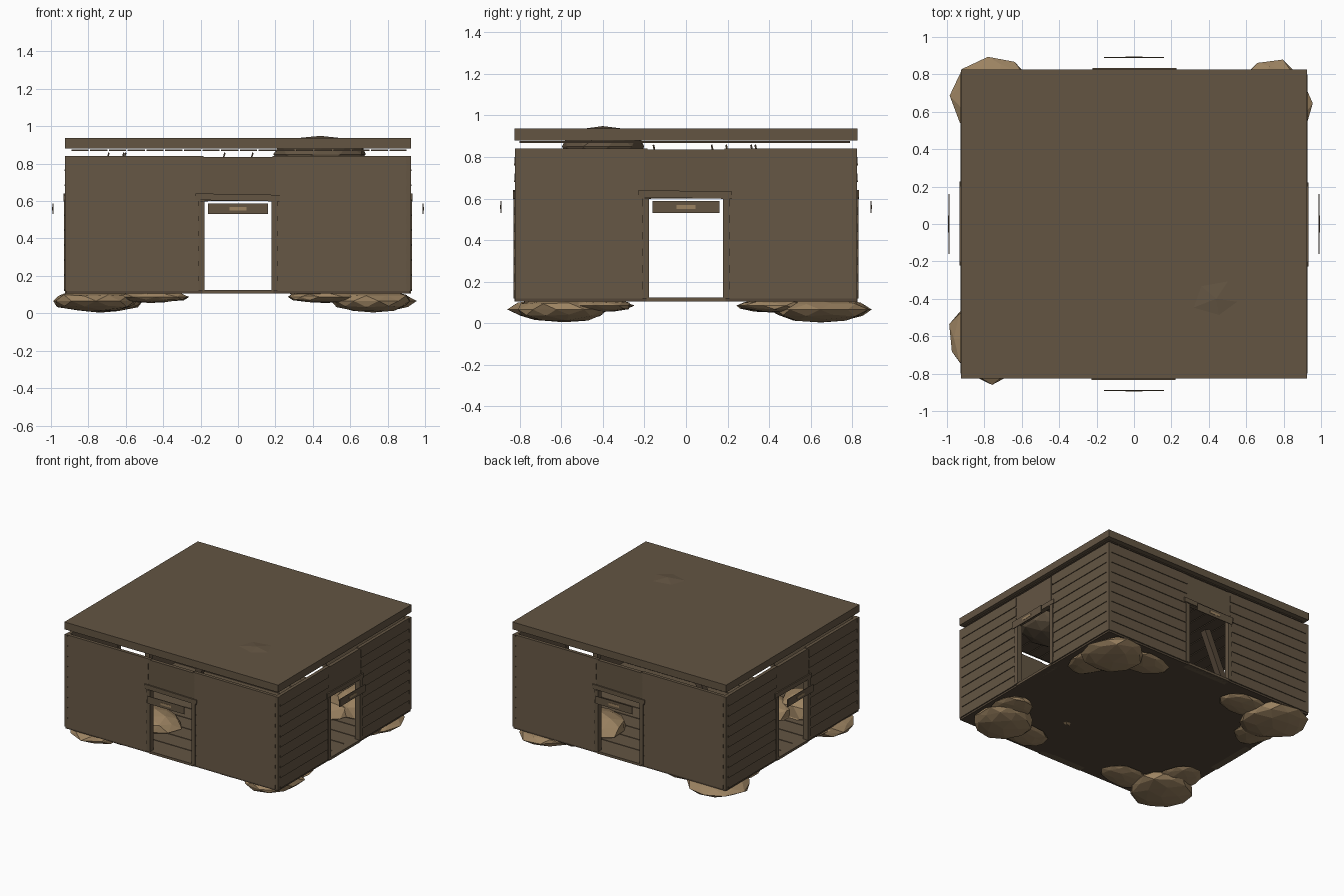
import bpy, bmesh, math, random
from mathutils import Matrix, Vector

if "Cube" in bpy.data.objects:
    bpy.data.objects.remove(bpy.data.objects["Cube"])

random.seed(4)


def mat(name, c):
    m = bpy.data.materials.new(name)
    m.diffuse_color = (*c, 1)
    m.use_nodes = True
    m.node_tree.nodes["Principled BSDF"].inputs["Base Color"].default_value = m.diffuse_color
    return m


WOOD = mat("weathered wood", (0.125, 0.090, 0.055))
DARK = mat("dark wood", (0.085, 0.060, 0.038))
ROCK = mat("tan rock", (0.33, 0.225, 0.12))


def finish(name, bm, m, M=Matrix()):
    bmesh.ops.recalc_face_normals(bm, faces=bm.faces)
    bm.transform(M)
    me = bpy.data.meshes.new(name)
    bm.to_mesh(me)
    bm.free()
    me.materials.append(m)
    ob = bpy.data.objects.new(name, me)
    bpy.context.collection.objects.link(ob)
    return ob


def add_box(bm, lo, hi, tilt=None):
    """Box from corner to corner, optionally rotated about its centre."""
    lo, hi = Vector(lo), Vector(hi)
    c, s = (lo + hi) / 2, hi - lo
    M = Matrix.Translation(c) @ (tilt or Matrix()) @ Matrix.Diagonal((*s, 1))
    bmesh.ops.create_cube(bm, size=1, matrix=M)


def box(name, lo, hi, m, M=Matrix(), tilt=None):
    bm = bmesh.new()
    add_box(bm, lo, hi, tilt)
    return finish(name, bm, m, M)


def rock(name, c, r, m=ROCK, sub=2, jitter=0.08):
    """Faceted, flattened boulder."""
    bm = bmesh.new()
    bmesh.ops.create_icosphere(bm, subdivisions=sub, radius=1)
    for v in bm.verts:
        v.co *= 1 + random.uniform(-jitter, jitter)
    M = Matrix.Translation(c) @ Matrix.Diagonal((*r, 1)) @ Matrix.Rotation(random.uniform(0, 6), 4, 'Z')
    return finish(name, bm, m, M)


def wedge(bm, u0, u1, d, z0, z1, lip):
    """Clapboard: flush at the top, proud at the bottom."""
    prof = [(-d, z0), (-d - lip, z0), (-d - 0.001, z1), (-d, z1)]
    ends = [[bm.verts.new((u, y, z)) for y, z in prof] for u in (u0, u1)]
    bm.faces.new(ends[0])
    bm.faces.new(ends[1][::-1])
    for i in range(4):
        j = (i + 1) % 4
        bm.faces.new((ends[0][i], ends[0][j], ends[1][j], ends[1][i]))


Z0, Z1, DOOR = 0.12, 0.84, 0.60
T = 0.025  # wall thickness

# Four walls, each built as a front wall and turned into place
for k, side in enumerate(("front", "right", "back", "left")):
    M = Matrix.Rotation(k * math.pi / 2, 4, 'Z')
    L, D = (0.92, 0.82) if k % 2 == 0 else (0.82, 0.92)
    Li = L - T if k % 2 else L
    # wall core in two halves, and the panel above the doorway
    bm = bmesh.new()
    for s in (-1, 1):
        a, b = sorted((s * 0.185, s * Li))
        add_box(bm, (a, -D, Z0), (b, -D + T, Z1))
    add_box(bm, (-0.185, -D - 0.003, DOOR), (0.185, -D + T, Z1 - 0.005))
    finish(side + "_wall", bm, WOOD, M)
    # clapboards
    bm = bmesh.new()
    for i in range(9):
        z = Z0 + i * 0.08
        for s in (-1, 1):
            a, b = sorted((s * 0.2, s * (L - 0.02)))
            wedge(bm, a, b, D, z, z + 0.08, 0.007)
    finish(side + "_clapboards", bm, WOOD, M)
    # door frame
    bm = bmesh.new()
    for s in (-1, 1):
        a, b = sorted((s * 0.178, s * 0.21))
        add_box(bm, (a, -D - 0.011, Z0), (b, -D + T + 0.006, DOOR))
    add_box(bm, (-0.228, -D - 0.013, 0.602), (0.222, -D, 0.637),
            Matrix.Rotation(math.radians(1.0), 4, 'Y'))
    finish(side + "_door_frame", bm, WOOD, M)
    # threshold board
    box(side + "_threshold", (-0.19, -D - 0.006, 0.105), (0.19, -D + 0.05, 0.124), WOOD, M)
    # corner boards
    bm = bmesh.new()
    for s in (-1, 1):
        a, b = sorted((s * (L - 0.022), s * (L + 0.003)))
        add_box(bm, (a, -D - 0.004, Z0), (b, -D + 0.002, Z1))
    finish(side + "_corner_boards", bm, WOOD, M)
    # hanging sign board with a plain pale panel
    S = D + 0.07
    box(side + "_sign", (-0.16, -S - 0.003, 0.53), (0.16, -S + 0.003, 0.588), WOOD, M)
    box(side + "_sign_panel", (-0.045, -S - 0.005, 0.55), (0.045, -S - 0.002, 0.568), ROCK, M)

# Floor slab and floor planks
box("floor", (-0.92, -0.82, 0.105), (0.92, 0.82, 0.119), DARK)
bm = bmesh.new()
for i in range(11):
    y = -0.79 + i * 0.1437
    add_box(bm, (-0.89, y, 0.117), (0.89, y + 0.136, 0.123))
finish("floor_planks", bm, WOOD)

# Roof slab
box("roof", (-0.925, -0.825, 0.88), (0.925, 0.825, 0.937), WOOD)

# Ceiling boards running front to back
bm = bmesh.new()
for i in range(18):
    x = -0.89 + i * 0.1
    add_box(bm, (x, -0.80, 0.868), (x + 0.092, 0.79, 0.876))
finish("ceiling_boards", bm, DARK)

# Broken splinters hanging from the ceiling
bm = bmesh.new()
for x, y in ((-0.7, 0.32), (-0.62, -0.15), (-0.08, 0.2), (0.07, 0.13), (-0.61, 0.34)):
    add_box(bm, (x - 0.004, y - 0.004, 0.79), (x + 0.004, y + 0.004, 0.86),
            Matrix.Rotation(0.3, 4, 'Y') @ Matrix.Rotation(0.2, 4, 'X'))
finish("ceiling_splinters", bm, DARK)

# Boulder bulging through the ceiling
rock("ceiling_bulge", (0.44, -0.40, 0.85), (0.25, 0.20, 0.10), WOOD, 2, 0.03)

# Fallen beam leaning in the back left of the room
box("leaning_beam", (-0.50, 0.36, 0.12), (-0.45, 0.41, 0.80), DARK,
    tilt=Matrix.Rotation(math.radians(24), 4, 'Y'))

# Foundation boulders: one large and two flat ones under each corner
corners = {"front_left": (-0.76, -0.61, 0.235, 0.24), "front_right": (0.72, -0.59, 0.215, 0.22),
           "back_left": (-0.74, 0.65, 0.23, 0.24), "back_right": (0.73, 0.64, 0.215, 0.235)}
for name, (x, y, rx, ry) in corners.items():
    sx, sy = math.copysign(1, x), math.copysign(1, y)
    rock(name + "_boulder", (x, y, 0.066), (rx, ry, 0.06))
    rock(name + "_long_rock", (sx * 0.47, sy * 0.66, 0.088), (0.20, 0.13, 0.032))
    rock(name + "_side_rock", (sx * 0.77, sy * 0.43, 0.085), (0.14, 0.18, 0.032))

# Rubble inside the room, clear of both passages
for i, (x, y, r, h) in enumerate(((-0.42, -0.42, 0.2, 0.10), (0.42, 0.48, 0.22, 0.11),
                                  (-0.62, -0.58, 0.2, 0.16), (0.62, 0.6, 0.2, 0.16))):
    rock("rubble_%d" % (i + 1), (x, y, 0.13), (r, r * 0.9, h), ROCK, 2, 0.1).data.transform(Matrix())
rock("pebble_1", (0.31, -0.37, 0.115), (0.035, 0.03, 0.025), ROCK, 1)
rock("pebble_2", (0.64, -0.62, 0.115), (0.035, 0.03, 0.025), ROCK, 1)

# Keep rubble above the floor underside
for ob in bpy.data.objects:
    if ob.name.startswith("rubble"):
        for v in ob.data.vertices:
            v.co.z = max(v.co.z, 0.112)
